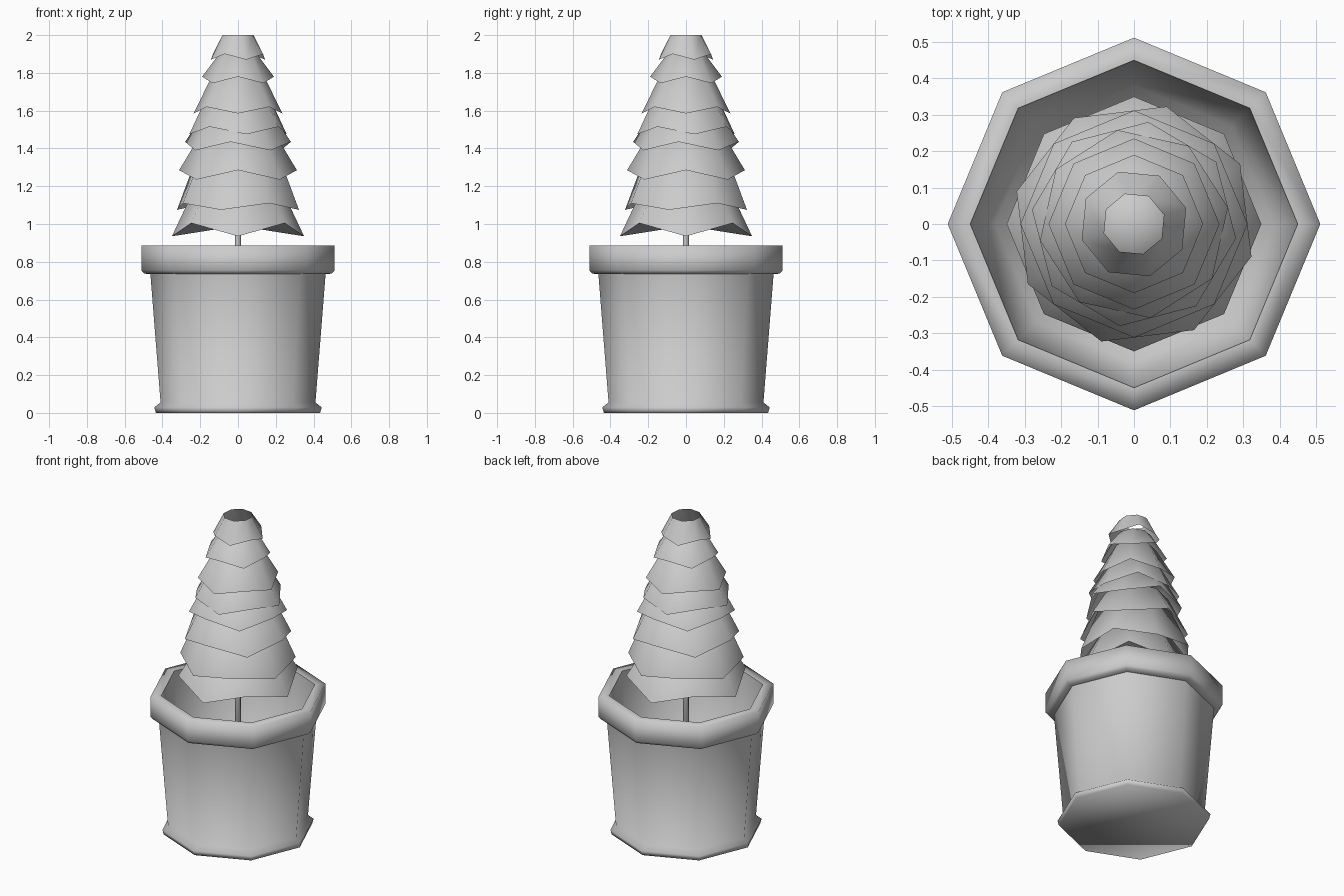
import bpy
import bmesh
from math import cos, sin, radians

cube = bpy.data.objects.get("Cube")
if cube:
    bpy.data.objects.remove(cube)

SIDES = 8

grey = bpy.data.materials.new("plain_grey")
grey.use_nodes = True
grey.diffuse_color = (0.6, 0.6, 0.6, 1)
grey.node_tree.nodes["Principled BSDF"].inputs["Base Color"].default_value = (0.6, 0.6, 0.6, 1)


def ring(bm, r, z, turn=0, rise=0):
    """Octagon of verts; every other vert is lifted by rise."""
    out = []
    for i in range(SIDES):
        a = radians(turn + i * 360 / SIDES)
        out.append(bm.verts.new((r * cos(a), r * sin(a), z + rise * (i % 2))))
    return out


def bridge(bm, low, high):
    for i in range(SIDES):
        j = (i + 1) % SIDES
        bm.faces.new((low[i], low[j], high[j], high[i]))


def fan(bm, loop, z, up=True):
    tip = bm.verts.new((0, 0, z))
    for i in range(SIDES):
        a, b = loop[i], loop[(i + 1) % SIDES]
        bm.faces.new((a, b, tip) if up else (b, a, tip))


def finish(bm, name):
    mesh = bpy.data.meshes.new(name)
    bm.to_mesh(mesh)
    bm.free()
    mesh.materials.append(grey)
    mesh.shade_smooth()
    obj = bpy.data.objects.new(name, mesh)
    bpy.context.collection.objects.link(obj)
    return obj


def lathe(name, profile, cap_low=True, cap_high=True):
    bm = bmesh.new()
    rings = [ring(bm, r, z) for r, z in profile]
    for low, high in zip(rings, rings[1:]):
        bridge(bm, low, high)
    if cap_low:
        bm.faces.new(rings[0][::-1])
    if cap_high:
        bm.faces.new(rings[-1])
    return finish(bm, name)


# Pot: outer wall with flared foot, thick rim, inner wall and floor
lathe("pot_body", [(0.435, 0), (0.443, 0.03), (0.41, 0.055), (0.465, 0.75)], cap_high=False)
lathe("pot_rim", [(0.455, 0.735), (0.495, 0.737), (0.512, 0.755), (0.512, 0.885),
                  (0.45, 0.885)], False, False)
lathe("pot_inside", [(0.45, 0.885), (0.38, 0.06)], cap_low=False)

# Trunk
lathe("trunk", [(0.02, 0.06), (0.012, 1.88)])

# Foliage tiers: low z, bottom radius, turn of low points, rise, top z, top radius
tiers = [
    (0.935, 0.350, 0, 0.07, 1.20, 0.225),
    (1.075, 0.335, 74.5, 0.035, 1.36, 0.225),
    (1.235, 0.312, 45, 0.05, 1.47, 0.20),
    (1.390, 0.283, 37, 0.045, 1.57, 0.19),
    (1.475, 0.262, 10, 0.04, 1.68, 0.165),
    (1.585, 0.235, 0, 0.035, 1.80, 0.13),
    (1.745, 0.190, 45, 0.035, 1.90, 0.10),
    (1.870, 0.150, 17, 0.03, 2.00, 0.086),
]
for n, (z, r, turn, rise, top_z, top_r) in enumerate(tiers, 1):
    bm = bmesh.new()
    low = ring(bm, r, z, turn, rise)
    high = ring(bm, top_r, top_z, turn)
    bridge(bm, low, high)
    if n < len(tiers):
        fan(bm, high, top_z + 0.02)
    finish(bm, f"foliage_tier_{n}")

# Underside of the lowest tier
bm = bmesh.new()
fan(bm, ring(bm, tiers[0][1], tiers[0][0], 0, tiers[0][3]), 0.99, up=False)
finish(bm, "foliage_underside")
